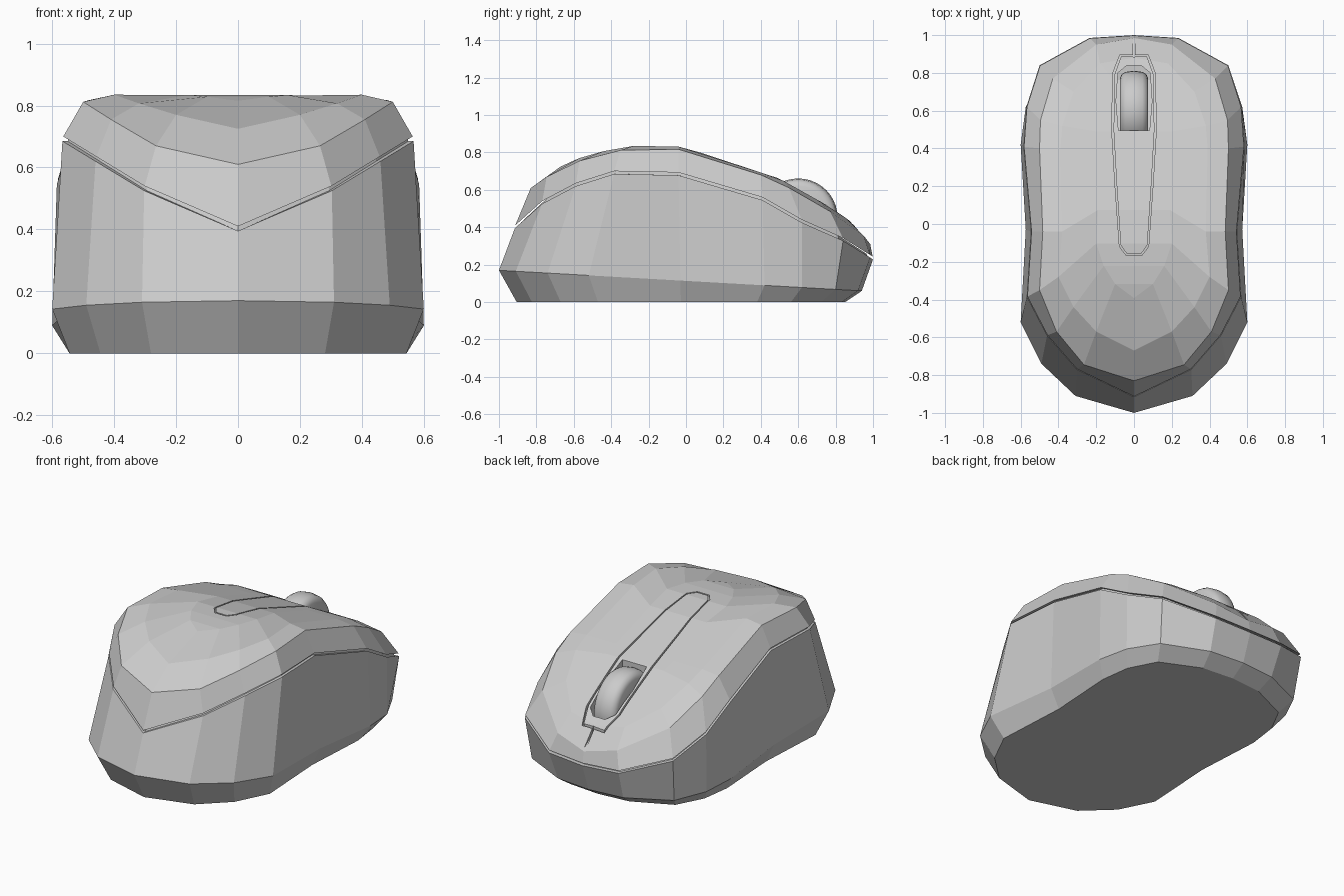
import bpy, bmesh, math

if "Cube" in bpy.data.objects:
    bpy.data.objects.remove(bpy.data.objects["Cube"])


def interp(points, y):
    if y <= points[0][0]:
        return points[0][1]
    for (y0, z0), (y1, z1) in zip(points, points[1:]):
        if y <= y1:
            return z0 + (z1 - z0) * (y - y0) / (y1 - y0)
    return points[-1][1]


# Height profiles along the length
SEAM_Z = [(-.915, .395), (-.77, .525), (-.59, .62), (-.385, .685), (-.04, .678),
          (.41, .545), (.62, .425), (.84, .328), (.985, .238), (1, .228)]
EDGE_Z = [(-.83, .61), (-.745, .67), (-.57, .755), (-.35, .812), (-.04, .817),
          (.4, .68), (.5, .64), (.77, .485), (.95, .355), (.985, .31)]
CROWN_Z = [(-.67, .725), (-.57, .77), (-.44, .807), (-.28, .835), (-.02, .831),
           (.5, .66), (.8, .492), (.88, .43), (.985, .31)]

# Half outlines in plan, from back centre to front centre
LOWER = [(0, -1), (.31, -.91), (.49, -.74), (.6, -.52), (.573, -.03),
         (.6, .42), (.573, .62), (.48, .8), (.22, .92), (0, .94)]
SEAM = [(0, -.915), (.303, -.77), (.46, -.59), (.567, -.385), (.545, -.04),
        (.585, .41), (.57, .62), (.5, .84), (.235, .985), (0, 1)]
EDGE = [(0, -.83), (.265, -.745), (.41, -.57), (.5, -.35), (.483, -.04),
        (.5, .4), (.495, .55), (.43, .77), (.2, .95), (0, .985)]
CROWN = [(0, -.67), (.2, -.57), (.32, -.44), (.4, -.28), (.38, -.04),
         (.39, .4), (.38, .52), (.32, .7), (.18, .85), (0, .88)]


def ring(outline, height, sx=1.0, sy=1.0, cy=0.0):
    half = []
    for x, y in outline:
        yy = cy + (y - cy) * sy
        half.append((x * sx, yy, height(y, yy)))
    return half + [(-x, y, z) for x, y, z in half[-2:0:-1]]


def make_object(name, verts, faces):
    bm = bmesh.new()
    vs = [bm.verts.new(v) for v in verts]
    for f in faces:
        bm.faces.new([vs[i] for i in f])
    bmesh.ops.recalc_face_normals(bm, faces=bm.faces)
    mesh = bpy.data.meshes.new(name)
    bm.to_mesh(mesh)
    bm.free()
    ob = bpy.data.objects.new(name, mesh)
    bpy.context.collection.objects.link(ob)
    return ob


def loft(name, rings, flat_bottom=False):
    n = len(rings[0])
    h = n // 2
    faces = [(k * n + i, k * n + (i + 1) % n, (k + 1) * n + (i + 1) % n, (k + 1) * n + i)
             for k in range(len(rings) - 1) for i in range(n)]

    def cap(base):
        faces.append((base, base + 1, base + n - 1))
        for i in range(1, h - 1):
            faces.append((base + i, base + i + 1, base + n - 1 - i, base + n - i))
        faces.append((base + h - 1, base + h, base + h + 1))

    if flat_bottom:
        faces.append(tuple(range(n)))
    else:
        cap(0)
    cap((len(rings) - 1) * n)
    return make_object(name, [v for r in rings for v in r], faces)


# Lower body with a recessed lip under the seam
loft("lower_body", [
    ring(LOWER, lambda y, yy: 0, .907, .905),
    ring(LOWER, lambda y, yy: .17 - .0567 * (y + 1)),
    ring(SEAM, lambda y, yy: interp(SEAM_Z, y)),
    ring(SEAM, lambda y, yy: interp(SEAM_Z, y), .97, .975),
    ring(SEAM, lambda y, yy: interp(SEAM_Z, y) + .03, .96, .965)], True)

# Upper shell
shell = loft("upper_shell", [
    ring(SEAM, lambda y, yy: interp(SEAM_Z, y) + .015, .995, .998),
    ring(EDGE, lambda y, yy: interp(EDGE_Z, y)),
    ring(CROWN, lambda y, yy: interp(CROWN_Z, y)),
    ring(CROWN, lambda y, yy: interp(CROWN_Z, yy), .5, .74, .4)])


def mirrored(half):
    return half + [(-x, y) for x, y in reversed(half)]


def prism(name, outline, bottom, top=1.0):
    n = len(outline)
    verts = [(x, y, bottom(y)) for x, y in outline] + [(x, y, top) for x, y in outline]
    faces = [tuple(range(n)), tuple(range(n, 2 * n))]
    faces += [(i, (i + 1) % n, n + (i + 1) % n, n + i) for i in range(n)]
    return make_object(name, verts, faces)


def cut(target, cutter):
    mod = target.modifiers.new("cut", 'BOOLEAN')
    mod.operation = 'DIFFERENCE'
    mod.solver = 'EXACT'
    mod.object = cutter
    bpy.context.view_layer.objects.active = target
    bpy.ops.object.modifier_apply(modifier=mod.name)
    bpy.data.objects.remove(cutter, do_unlink=True)


# Groove around the centre strip
def groove_depth(y):
    return interp(CROWN_Z, y) - .035


outer = mirrored([(.04, -.168), (.077, -.12), (.1, .2), (.118, .5), (.112, .8), (.075, .895)])
inner = [(x * .915, .36 + (y - .36) * .983) for x, y in outer]
n = len(outer)
verts = []
for outline in (outer, inner):
    verts += [(x, y, groove_depth(y)) for x, y in outline] + [(x, y, 1) for x, y in outline]
faces = []
for i in range(n):
    j = (i + 1) % n
    for a, b in ((0, n), (n, 3 * n), (3 * n, 2 * n), (2 * n, 0)):
        faces.append((a + i, a + j, b + j, b + i))
cut(shell, make_object("strip_groove_cutter", verts, faces))

# Split between the two buttons
cut(shell, prism("split_cutter", [(-.006, .885), (.006, .885), (.006, 1.05), (-.006, 1.05)],
                 lambda y: interp(CROWN_Z, y) - .04))

# Wheel opening
cut(shell, prism("wheel_slot_cutter",
                 mirrored([(.082, .495), (.095, .65), (.085, .8), (.04, .838)]),
                 lambda y: .38))

# Scroll wheel, a barrel turned about x
profile = [(-.075, 0), (-.075, .17), (-.066, .192), (-.045, .205), (0, .211),
           (.045, .205), (.066, .192), (.075, .17), (.075, 0)]
seg = 40
rows = profile[1:-1]
verts = [(x, .6 + r * math.cos(2 * math.pi * i / seg), .45 + r * math.sin(2 * math.pi * i / seg))
         for x, r in rows for i in range(seg)]
faces = [(k * seg + i, k * seg + (i + 1) % seg, (k + 1) * seg + (i + 1) % seg, (k + 1) * seg + i)
         for k in range(len(rows) - 1) for i in range(seg)]
faces += [tuple(range(seg)), tuple(range((len(rows) - 1) * seg, len(rows) * seg))]
wheel = make_object("scroll_wheel", verts, faces)
bpy.ops.object.select_all(action='DESELECT')
wheel.select_set(True)
bpy.context.view_layer.objects.active = wheel
bpy.ops.object.shade_smooth_by_angle(angle=math.radians(40))
